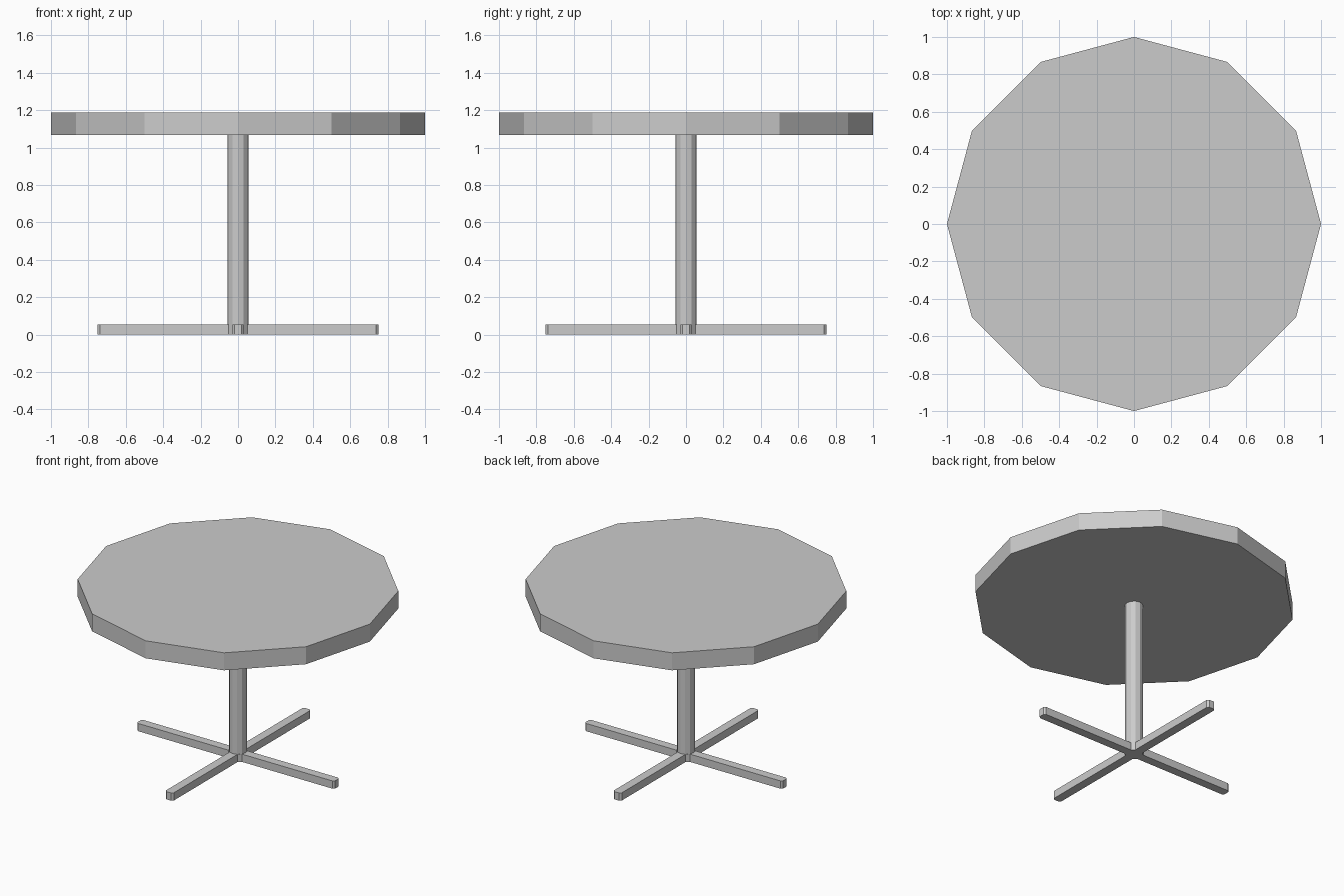
import bpy, bmesh
from math import cos, sin, pi

if "Cube" in bpy.data.objects:
    bpy.data.objects.remove(bpy.data.objects["Cube"])


def prism(name, outline, z0, z1):
    """Extrude a flat outline from z0 up to z1."""
    bm = bmesh.new()
    face = bm.faces.new([bm.verts.new((x, y, z0)) for x, y in outline])
    ext = bmesh.ops.extrude_face_region(bm, geom=[face], use_keep_orig=True)
    top = [v for v in ext["geom"] if isinstance(v, bmesh.types.BMVert)]
    bmesh.ops.translate(bm, verts=top, vec=(0, 0, z1 - z0))
    bmesh.ops.recalc_face_normals(bm, faces=bm.faces)
    mesh = bpy.data.meshes.new(name)
    bm.to_mesh(mesh)
    bm.free()
    obj = bpy.data.objects.new(name, mesh)
    bpy.context.collection.objects.link(obj)
    return obj


def ring(radius, sides):
    return [(radius * cos(2 * pi * i / sides), radius * sin(2 * pi * i / sides))
            for i in range(sides)]


# Cross-shaped foot: one arm repeated four times, with bevelled corners
LENGTH, HALF, BEVEL = 0.75, 0.03, 0.012
arm = [(LENGTH, -HALF + BEVEL), (LENGTH, HALF - BEVEL),
       (LENGTH - BEVEL, HALF), (0.05, HALF),
       (HALF, 0.05), (HALF, LENGTH - BEVEL)]
outline = []
for k in range(4):
    c, s = [(1, 0), (0, 1), (-1, 0), (0, -1)][k]
    outline += [(x * c - y * s, x * s + y * c) for x, y in arm]
prism("cross_foot", outline, 0.0, 0.053)

# Central column
prism("column", ring(0.057, 12), 0.05, 1.07)

# Twelve-sided table top
prism("table_top", ring(1.0, 12), 1.067, 1.187)
